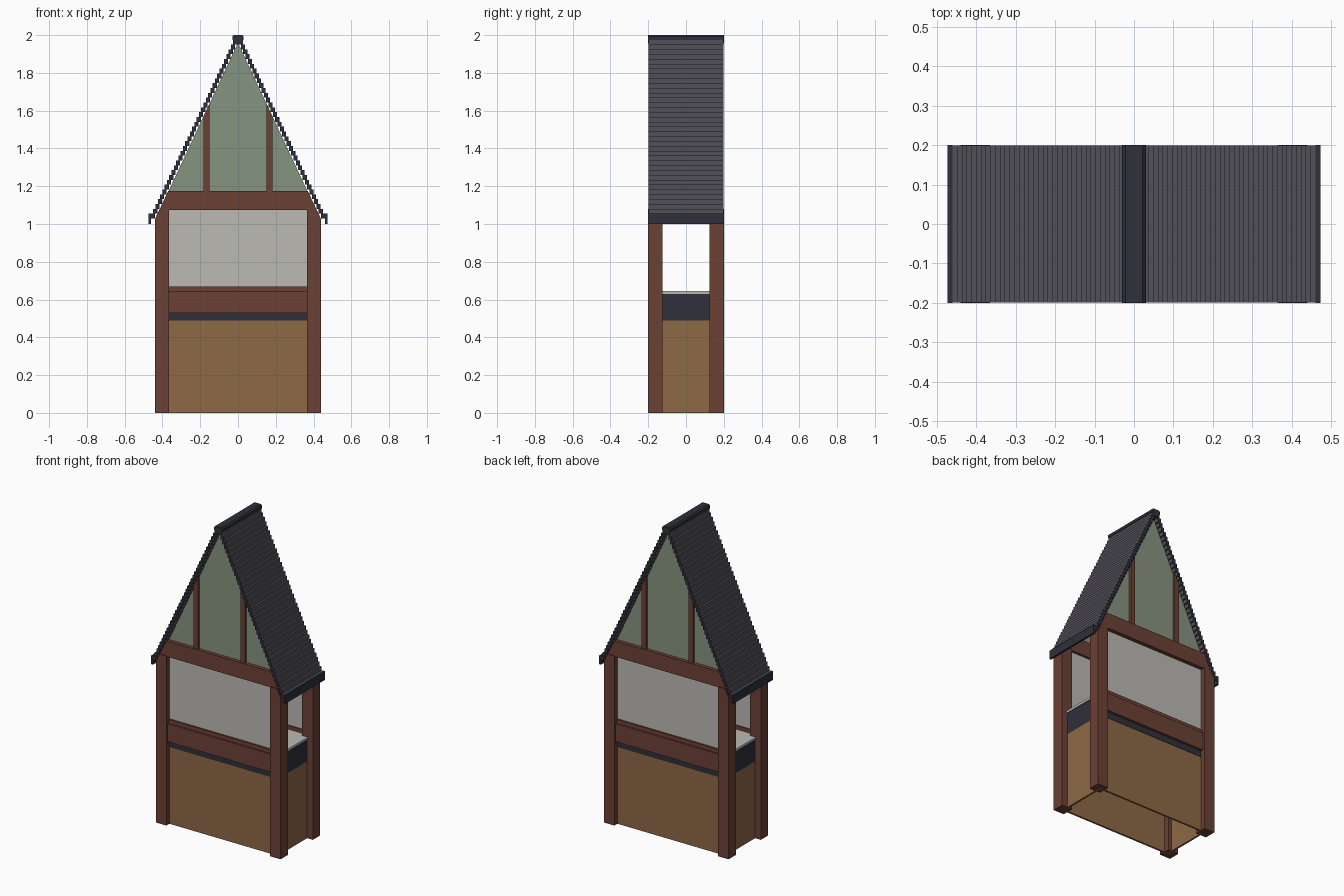
import bpy, bmesh

cube = bpy.data.objects.get("Cube")
if cube:
    bpy.data.objects.remove(cube, do_unlink=True)


def material(name, rgb):
    m = bpy.data.materials.new(name)
    m.use_nodes = True
    m.diffuse_color = (*rgb, 1)
    m.node_tree.nodes["Principled BSDF"].inputs["Base Color"].default_value = (*rgb, 1)
    return m


TIMBER = material("red brown timber", (0.15, 0.052, 0.035))
BOARD = material("tan board", (0.27, 0.14, 0.06))
PLASTER = material("pale plaster", (0.50, 0.49, 0.45))
GREEN = material("sage green", (0.235, 0.295, 0.215))
SLATE = material("grey slate", (0.085, 0.08, 0.098))
DARK = material("dark slate", (0.028, 0.029, 0.043))


def prism(name, outline, y0, y1, *mats):
    """Extrude an outline in x and z along y; a second material goes on the ends."""
    bm = bmesh.new()
    face = bm.faces.new([bm.verts.new((x, y0, z)) for x, z in outline])
    out = bmesh.ops.extrude_face_region(bm, geom=[face])
    bmesh.ops.translate(bm, vec=(0, y1 - y0, 0),
                        verts=[v for v in out["geom"] if isinstance(v, bmesh.types.BMVert)])
    bmesh.ops.recalc_face_normals(bm, faces=bm.faces)
    for f in bm.faces:
        if len(mats) > 1 and abs(f.normal.y) > 0.9:
            f.material_index = 1
    mesh = bpy.data.meshes.new(name)
    bm.to_mesh(mesh)
    bm.free()
    for m in mats:
        mesh.materials.append(m)
    ob = bpy.data.objects.new(name, mesh)
    bpy.context.collection.objects.link(ob)
    return ob


def box(name, x0, x1, y0, y1, z0, z1, mat):
    return prism(name, [(x0, z0), (x1, z0), (x1, z1), (x0, z1)], y0, y1, mat)


def roof_x(z):
    """Half width inside the roof at a height."""
    return 0.452 - 0.472 * (z - 1)


# Corner posts, cut to the roof slope at the top
for sx, side in ((1, "left"), (-1, "right")):
    for sy, end in ((-1, "front"), (1, "back")):
        box(f"{end}_{side}_post", sx * 0.365, sx * 0.44, sy * 0.125, sy * 0.2, 0, 1.03, TIMBER)
        prism(f"{end}_{side}_post_head",
              [(sx * 0.365, 1.03), (sx * 0.438, 1.03), (sx * roof_x(1.08), 1.08), (sx * 0.365, 1.08)],
              sy * 0.125, sy * 0.2, TIMBER)

# Front and back walls and gables
for s, end in ((-1, "front"), (1, "back")):
    box(f"{end}_lower_board", -0.38, 0.38, s * 0.158, s * 0.17, 0, 0.49, BOARD)
    box(f"{end}_rail", -0.37, 0.37, s * 0.15, s * 0.188, 0.53, 0.645, TIMBER)
    box(f"{end}_sill", -0.37, 0.37, s * 0.15, s * 0.18, 0.645, 0.67, TIMBER)
    box(f"{end}_plaster_panel", -0.37, 0.37, s * 0.155, s * 0.17, 0.66, 1.09, PLASTER)
    a, b = roof_x(1.075), roof_x(1.175)
    prism(f"{end}_tie_beam", [(-a, 1.075), (a, 1.075), (b, 1.175), (-b, 1.175)],
          s * 0.14, s * 0.195, TIMBER)
    prism(f"{end}_gable_panel", [(-b, 1.17), (b, 1.17), (0, 1.96)], s * 0.155, s * 0.172, GREEN)
    for sx, side in ((1, "left"), (-1, "right")):
        x0, x1 = 0.15, 0.182
        top0, top1 = [1 + (0.452 - x) / 0.472 for x in (x0, x1)]
        prism(f"{end}_{side}_gable_stud",
              [(sx * x0, 1.17), (sx * x1, 1.17), (sx * x1, top1), (sx * x0, top0)],
              s * 0.15, s * 0.188, TIMBER)

# Side boards and the counter
for sx, side in ((1, "left"), (-1, "right")):
    box(f"{side}_lower_board", sx * 0.388, sx * 0.4, -0.165, 0.165, 0, 0.49, BOARD)
box("counter_band", -0.4, 0.4, -0.172, 0.172, 0.49, 0.63, DARK)
box("counter_top", -0.405, 0.405, -0.16, 0.16, 0.63, 0.645, PLASTER)

# Roof slopes as stepped courses, with a dark eave board
courses, rise, run = 37, 0.0256, 0.0121
for sx, side in ((1, "left"), (-1, "right")):
    outer, inner = [], []
    for i in range(courses):
        x, z = 0.461 - i * run, 1.029 + i * rise
        outer += [(sx * x, z), (sx * x, z + rise)]
        inner += [(sx * max(x - 0.022, 0), z), (sx * max(x - 0.022, 0), z + rise)]
    # Drop repeated points where the inner line meets the middle
    inner = list(dict.fromkeys(inner))
    prism(f"{side}_roof_courses", outer + inner[::-1], -0.199, 0.199, SLATE, DARK)
    box(f"{side}_eave_board", sx * 0.46, sx * 0.473, -0.2, 0.2, 1.0, 1.055, DARK)

# Ridge cap
prism("ridge_cap", [(-0.016, 1.955), (0.016, 1.955), (0.016, 1.975), (0.03, 1.975), (0.03, 1.992),
                    (0.022, 2.0), (-0.022, 2.0), (-0.03, 1.992), (-0.03, 1.975), (-0.016, 1.975)],
      -0.2, 0.2, DARK)
